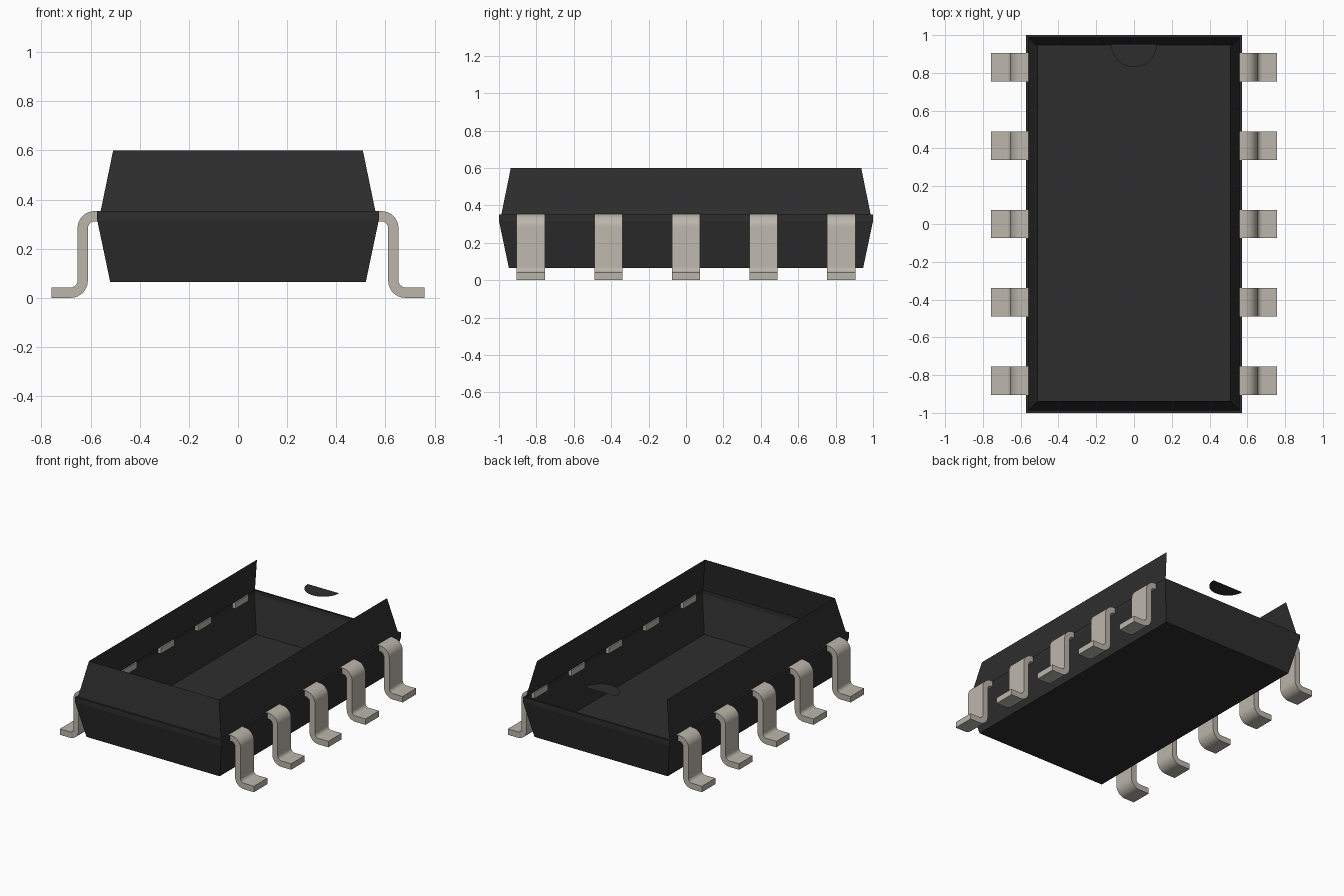
import bpy, bmesh, math

cube = bpy.data.objects.get("Cube")
if cube:
    bpy.data.objects.remove(cube, do_unlink=True)


def material(name, rgb):
    m = bpy.data.materials.new(name)
    m.use_nodes = True
    m.diffuse_color = (*rgb, 1)
    m.node_tree.nodes["Principled BSDF"].inputs["Base Color"].default_value = (*rgb, 1)
    return m


def finish(bm, name, mat):
    mesh = bpy.data.meshes.new(name)
    bm.to_mesh(mesh)
    bm.free()
    mesh.materials.append(mat)
    ob = bpy.data.objects.new(name, mesh)
    bpy.context.collection.objects.link(ob)
    return ob


plastic = material("black plastic", (0.027, 0.027, 0.027))
metal = material("tinned metal", (0.50, 0.47, 0.41))

# Housing: open-topped shell from stacked rectangles (half x, half y, z)
LEVELS = [(0.52, 0.947, 0.065), (0.573, 1.0, 0.317), (0.573, 1.0, 0.352),
          (0.559, 0.987, 0.352), (0.508, 0.937, 0.60)]
bm = bmesh.new()
rings = [[bm.verts.new((sx * x, sy * y, z)) for sx, sy in ((-1, -1), (1, -1), (1, 1), (-1, 1))]
         for x, y, z in LEVELS]
bm.faces.new(rings[0][::-1])
for level, (low, high) in enumerate(zip(rings, rings[1:])):
    for i in range(4):
        if level == 3 and i == 2:      # the upper back wall is open
            continue
        j = (i + 1) % 4
        bm.faces.new((low[i], low[j], high[j], high[i]))
finish(bm, "housing", plastic)

# Half-round floor of the orientation notch
bm = bmesh.new()
arc = [math.pi + math.pi * k / 20 for k in range(21)]
bm.faces.new([bm.verts.new((0.122 * math.cos(a), 0.953 + 0.122 * math.sin(a), 0.525))
              for a in arc])
finish(bm, "notch_floor", plastic)

# Gull-wing lead outline in x and z, with round bends
R_OUT, R_IN, STEPS = 0.07, 0.028, 8


def bend(cx, cz, r, start, end):
    angles = [math.radians(start + (end - start) * k / STEPS) for k in range(STEPS + 1)]
    return [(cx + r * math.cos(a), cz + r * math.sin(a)) for a in angles]


shoulder = (0.653 - R_OUT, 0.353 - R_OUT)
ankle = (0.611 + R_OUT, R_OUT)
outline = ([(0.55, 0.353)] + bend(*shoulder, R_OUT, 90, 0)
           + bend(*ankle, R_IN, 180, 270) + [(0.758, 0.042), (0.758, 0.0)]
           + bend(*ankle, R_OUT, 270, 180)
           + bend(*shoulder, R_IN, 0, 90) + [(0.55, 0.311)])


def lead(name, side, y):
    bm = bmesh.new()
    face = bm.faces.new([bm.verts.new((side * x, y - 0.075, z)) for x, z in outline])
    out = bmesh.ops.extrude_face_region(bm, geom=[face])
    bmesh.ops.translate(bm, vec=(0, 0.15, 0),
                        verts=[v for v in out["geom"] if isinstance(v, bmesh.types.BMVert)])
    bmesh.ops.recalc_face_normals(bm, faces=bm.faces[:])
    ob = finish(bm, name, metal)
    bpy.ops.object.select_all(action="DESELECT")
    ob.select_set(True)
    bpy.context.view_layer.objects.active = ob
    bpy.ops.object.shade_smooth_by_angle(angle=math.radians(30))


for side, word in ((1, "left"), (-1, "right")):
    for n in range(5):
        lead(f"{word}_lead_{n + 1}", side, (n - 2) * 0.415)
